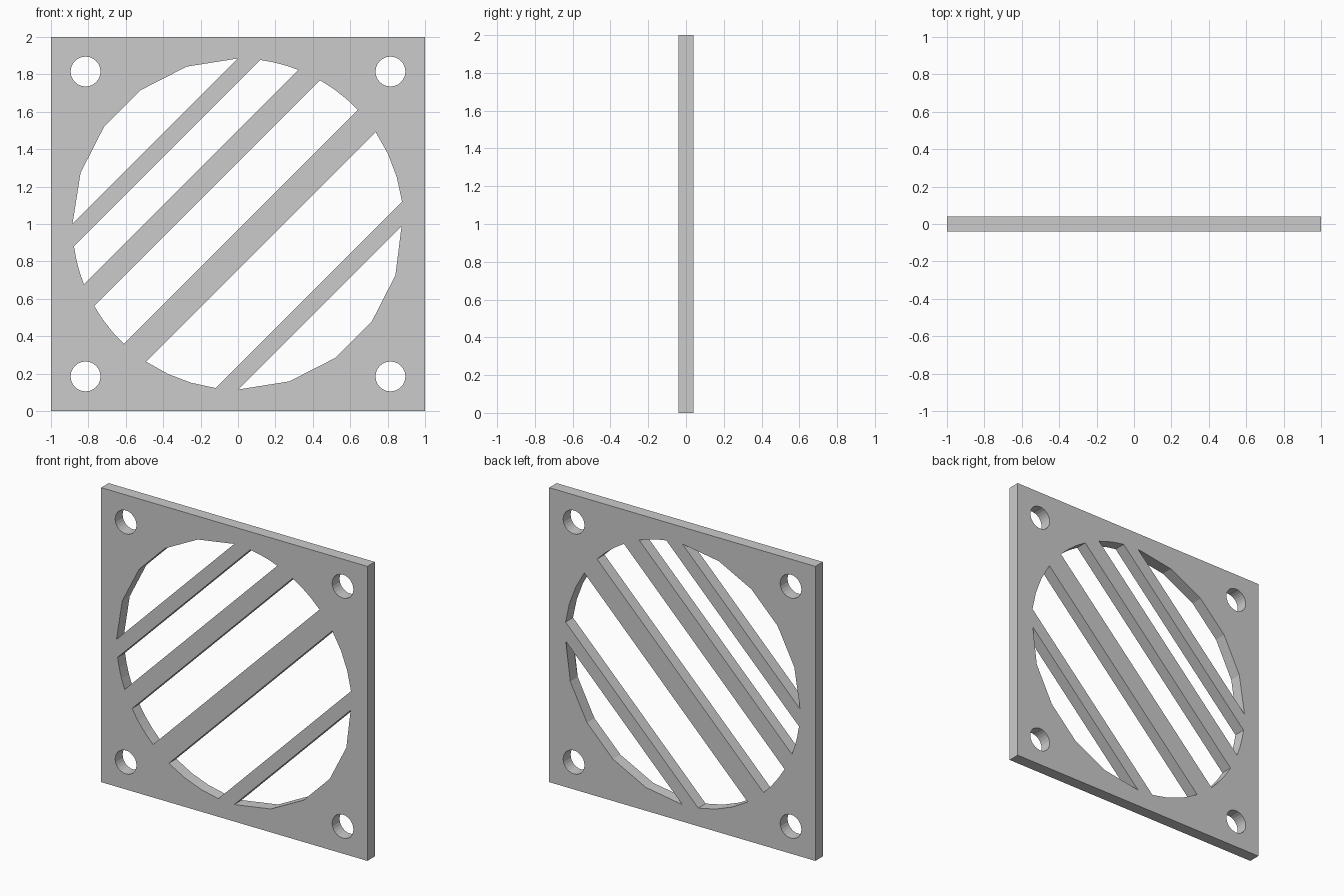
import bpy, bmesh
from math import sin, cos, asin, sqrt, pi, radians

if "Cube" in bpy.data.objects:
    bpy.data.objects.remove(bpy.data.objects["Cube"])

THICK = 0.08      # plate thickness
R = 0.885         # radius of the vent opening
CZ = 1.0          # height of the vent centre


def arc(cx, cz, r, a0, a1, n):
    """n + 1 points along an arc in the xz plane."""
    return [(cx + r * cos(a0 + (a1 - a0) * i / n),
             cz + r * sin(a0 + (a1 - a0) * i / n)) for i in range(n + 1)]


def slot(lo, hi, n):
    """Slice of the vent circle between the diagonals z = x + lo and z = x + hi."""
    a, b = (radians(45) + asin(d / (R * sqrt(2))) for d in (lo, hi))
    right = arc(0, CZ, R, a, b, n)
    left = arc(0, CZ, R, 1.5 * pi - b, 1.5 * pi - a, n)
    return right + left


# Outline, corner screw holes and vent slots
loops = [[(-1, 0), (1, 0), (1, 2), (-1, 2)]]
for sx in (-1, 1):
    for sz in (-1, 1):
        loops.append(arc(sx * 0.815, CZ + sz * 0.815, 0.08, 0, 2 * pi, 24)[:-1])
loops.append(arc(0, CZ, R, pi / 2, pi, 5))          # upper left segment
loops.append(arc(0, CZ, R, -pi / 2, 0, 5))          # lower right segment
for lo, hi in ((0.50, 0.757), (-0.03, 0.33), (-0.245, -0.757)):
    loops.append(slot(lo, hi, 3))

# Fill the front face around the holes, then extrude it to the back
bm = bmesh.new()
edges = []
for pts in loops:
    vs = [bm.verts.new((x, -THICK / 2, z)) for x, z in pts]
    edges += [bm.edges.new((vs[i - 1], vs[i])) for i in range(len(vs))]
bmesh.ops.triangle_fill(bm, edges=edges, use_beauty=True, normal=(0, -1, 0))
ext = bmesh.ops.extrude_face_region(bm, geom=bm.faces[:], use_keep_orig=True)
back = [g for g in ext["geom"] if isinstance(g, bmesh.types.BMVert)]
bmesh.ops.translate(bm, verts=back, vec=(0, THICK, 0))
bmesh.ops.recalc_face_normals(bm, faces=bm.faces[:])

mesh = bpy.data.meshes.new("vent_grille")
bm.to_mesh(mesh)
bm.free()
grille = bpy.data.objects.new("vent_grille", mesh)
bpy.context.collection.objects.link(grille)
